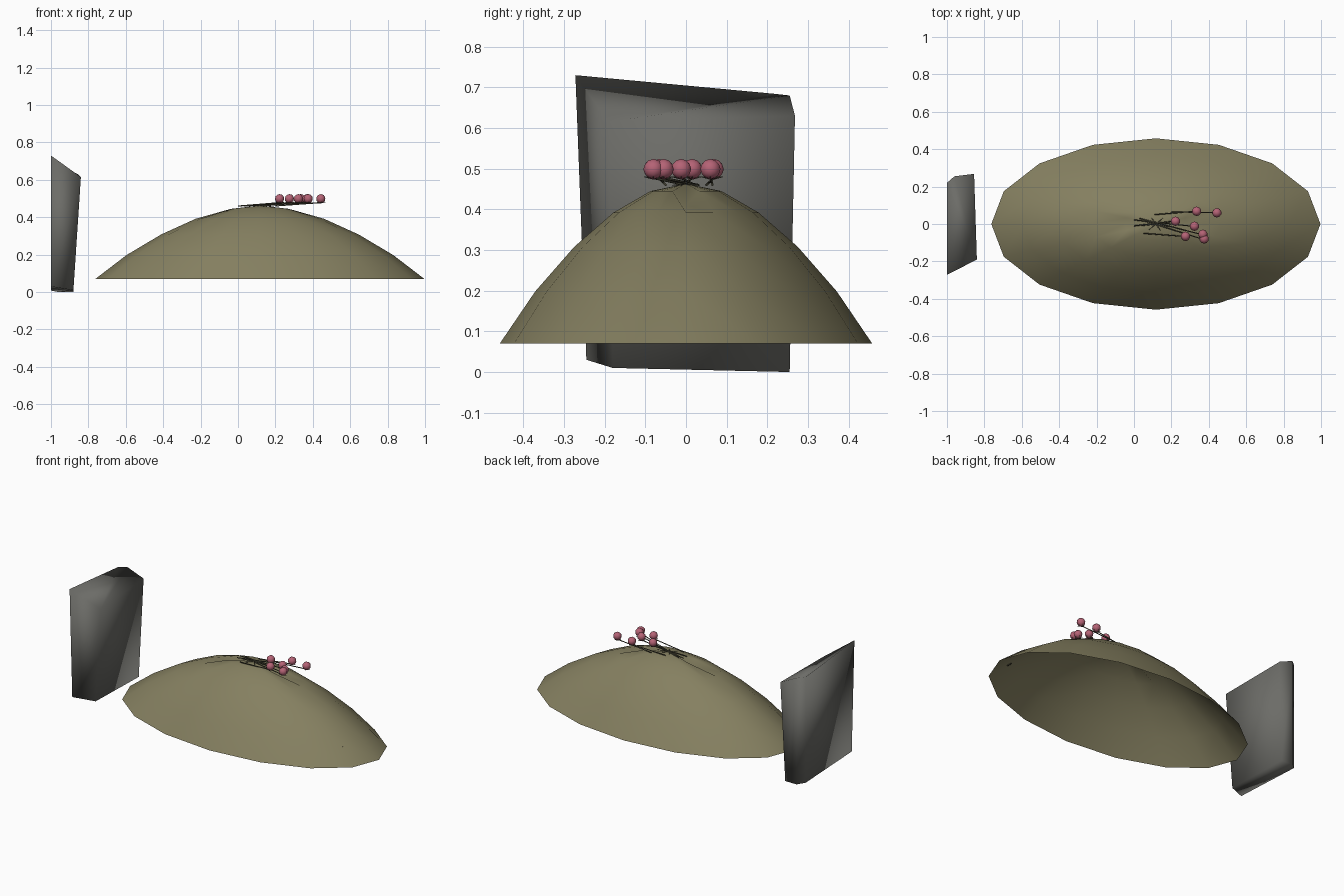
import bpy, bmesh, math
from mathutils import Vector

if "Cube" in bpy.data.objects:
    bpy.data.objects.remove(bpy.data.objects["Cube"])


def material(name, rgb):
    m = bpy.data.materials.new(name)
    m.diffuse_color = (*rgb, 1)
    m.use_nodes = True
    m.node_tree.nodes["Principled BSDF"].inputs["Base Color"].default_value = m.diffuse_color
    return m


EARTH = material("olive earth", (0.235, 0.215, 0.118))
STONE = material("dark grey stone", (0.15, 0.15, 0.137))
PINK = material("dusty pink", (0.46, 0.125, 0.18))
STEM = material("dark stem", (0.085, 0.08, 0.05))


def finish(name, bm, mat, smooth=True):
    me = bpy.data.meshes.new(name)
    bm.to_mesh(me)
    bm.free()
    me.materials.append(mat)
    for p in me.polygons:
        p.use_smooth = smooth
    ob = bpy.data.objects.new(name, me)
    bpy.context.collection.objects.link(ob)
    return ob


def stick(bm, a, b, r1, r2, sides=5):
    """Tapered rod from a to b."""
    a, b = Vector(a), Vector(b)
    rot = (b - a).to_track_quat('Z', 'Y').to_matrix().to_4x4()
    rot.translation = (a + b) / 2
    bmesh.ops.create_cone(bm, cap_ends=True, segments=sides, radius1=r1,
                          radius2=r2, depth=(b - a).length, matrix=rot)


# Mound: open elliptical dome of 16 sides, pinched along x below the apex
CX, RX, RY, N = 0.117, 0.88, 0.458, 16
bm = bmesh.new()
apex = bm.verts.new((CX, 0, 0.463))
previous = None
for k, z in ((0.19, 0.445), (0.39, 0.392), (0.60, 0.308), (0.81, 0.198), (1, 0.07)):
    ring = []
    for i in range(N):
        t = 2 * math.pi * i / N
        dent = 0.035 if k < 0.2 and i % 8 == 0 else 0
        ring.append(bm.verts.new((CX + RX * k * math.cos(t), RY * k * math.sin(t), z - dent)))
    for i in range(N):
        j = (i + 1) % N
        if previous:
            bm.faces.new((previous[i], ring[i], ring[j], previous[j]))
        else:
            bm.faces.new((apex, ring[i], ring[j]))
    previous = ring
finish("mound", bm, EARTH)

# Headstone: slanted slab with one chamfered rear corner
low = ((-1, -0.245, 0.03), (-0.88, -0.18, 0.01), (-0.88, 0.255, 0),
       (-0.96, 0.255, 0), (-1, 0.22, 0.008))
high = ((-1, -0.272, 0.73), (-0.84, -0.19, 0.615), (-0.855, 0.268, 0.63),
        (-0.96, 0.255, 0.68), (-1, 0.22, 0.684))
bm = bmesh.new()
lo = [bm.verts.new(p) for p in low]
hi = [bm.verts.new(p) for p in high]
bm.faces.new(lo[::-1])
bm.faces.new(hi)
for i in range(5):
    j = (i + 1) % 5
    bm.faces.new((lo[i], lo[j], hi[j], hi[i]))
finish("headstone", bm, STONE)

# Flowers: (blossom x, y, stem foot x, y)
flowers = ((0.335, 0.068, 0.11, 0.05), (0.443, 0.06, 0.20, 0.065),
           (0.222, 0.015, 0.0, -0.01), (0.323, -0.012, 0.0, 0.022),
           (0.275, -0.066, 0.05, -0.05), (0.368, -0.055, 0.03, 0.03),
           (0.375, -0.08, 0.11, 0.0))
heads, stems = bmesh.new(), bmesh.new()
for x, y, fx, fy in flowers:
    c = Vector((x, y, 0.499))
    made = bmesh.ops.create_icosphere(heads, subdivisions=2, radius=0.025)
    for v in made["verts"]:
        v.co += c
    foot = Vector((fx, fy, 0.46))
    base = c - Vector((0.012, 0, 0.022))
    stick(stems, foot, base, 0.003, 0.003)
    # Sepals under each blossom
    for i in range(5):
        t = 2 * math.pi * i / 5
        stick(stems, base, c + Vector((0.024 * math.cos(t), 0.024 * math.sin(t), -0.019)),
              0.004, 0.0008, 4)

# Loose leaf blades around the crossing of the stems
for i in range(8):
    t = 2 * math.pi * i / 8 + 0.3
    stick(stems, (CX, 0, 0.464),
          (CX + 0.08 * math.cos(t), 0.035 * math.sin(t), 0.459), 0.003, 0.001, 4)
finish("blossoms", heads, PINK)
finish("flower_stems", stems, STEM)

# Tiny crossed twig on the slope
bm = bmesh.new()
for dx, dy in ((0.016, 0), (0, 0.009), (0.01, 0.006), (0.01, -0.006)):
    stick(bm, (0.815 - dx, -0.13 - dy, 0.168 + 0.7 * dx - 0.35 * dy),
          (0.815 + dx, -0.13 + dy, 0.168 - 0.7 * dx + 0.35 * dy), 0.002, 0.002, 4)
finish("fallen_twig", bm, STEM)
